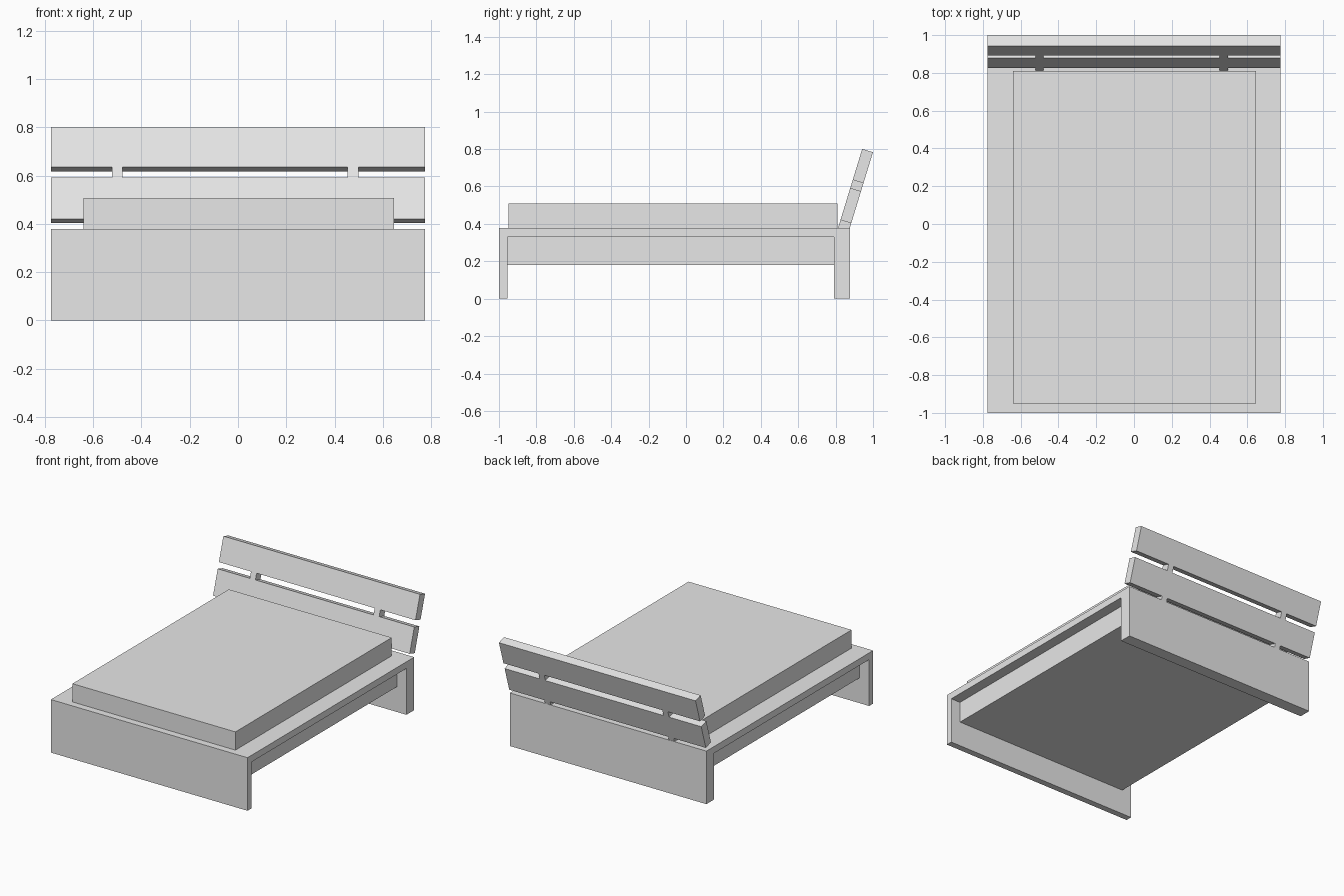
import bpy
import bmesh
import math
from mathutils import Matrix, Vector

cube = bpy.data.objects.get("Cube")
if cube:
    bpy.data.objects.remove(cube, do_unlink=True)

# Single light grey finish
grey = bpy.data.materials.new("light_grey")
grey.use_nodes = True
colour = (0.8, 0.8, 0.8, 1.0)
grey.diffuse_color = colour
grey.node_tree.nodes["Principled BSDF"].inputs["Base Color"].default_value = colour


def box(name, x, y, z, matrix=None):
    """Box spanning the (min, max) pairs x, y, z, optionally moved by a matrix."""
    bm = bmesh.new()
    bmesh.ops.create_cube(bm, size=1.0)
    for v in bm.verts:
        v.co = Vector([lo + (c + 0.5) * (hi - lo) for c, (lo, hi) in zip(v.co, (x, y, z))])
    if matrix:
        bm.transform(matrix)
    mesh = bpy.data.meshes.new(name)
    bm.to_mesh(mesh)
    bm.free()
    mesh.materials.append(grey)
    obj = bpy.data.objects.new(name, mesh)
    bpy.context.collection.objects.link(obj)
    return obj


W = 0.775          # half width of the frame
TOP = 0.378        # top of the platform

# Frame: platform slab between two full-width end panels, with a box below
box("foot_panel", (-W, W), (-1.0, -0.955), (0, TOP))
box("head_panel", (-W, W), (0.79, 0.877), (0, TOP))
box("platform", (-W, W), (-0.955, 0.79), (0.33, TOP))
box("under_box", (-0.70, 0.70), (-0.955, 0.79), (0.18, 0.33))

# Mattress
box("mattress", (-0.64, 0.645), (-0.95, 0.81), (TOP, 0.508))

# Headboard: built upright from the lower board's front edge, then leaned back
lean = Matrix.Translation((0, 0.826, 0.421)) @ Matrix.Rotation(math.radians(-17), 4, "X")
THICK = (0, 0.06)
LOWER, UPPER = (0.0, 0.179), (0.224, 0.397)
box("headboard_lower_board", (-W, W), THICK, LOWER, lean)
box("headboard_upper_board", (-W, W), THICK, UPPER, lean)

# Posts that carry the boards, visible in the gaps
for side, x in (("right", (-0.522, -0.478)), ("left", (0.453, 0.498))):
    box(f"lower_post_{side}", x, THICK, (-0.06, LOWER[0]), lean)
    box(f"upper_post_{side}", x, THICK, (LOWER[1], UPPER[0]), lean)
